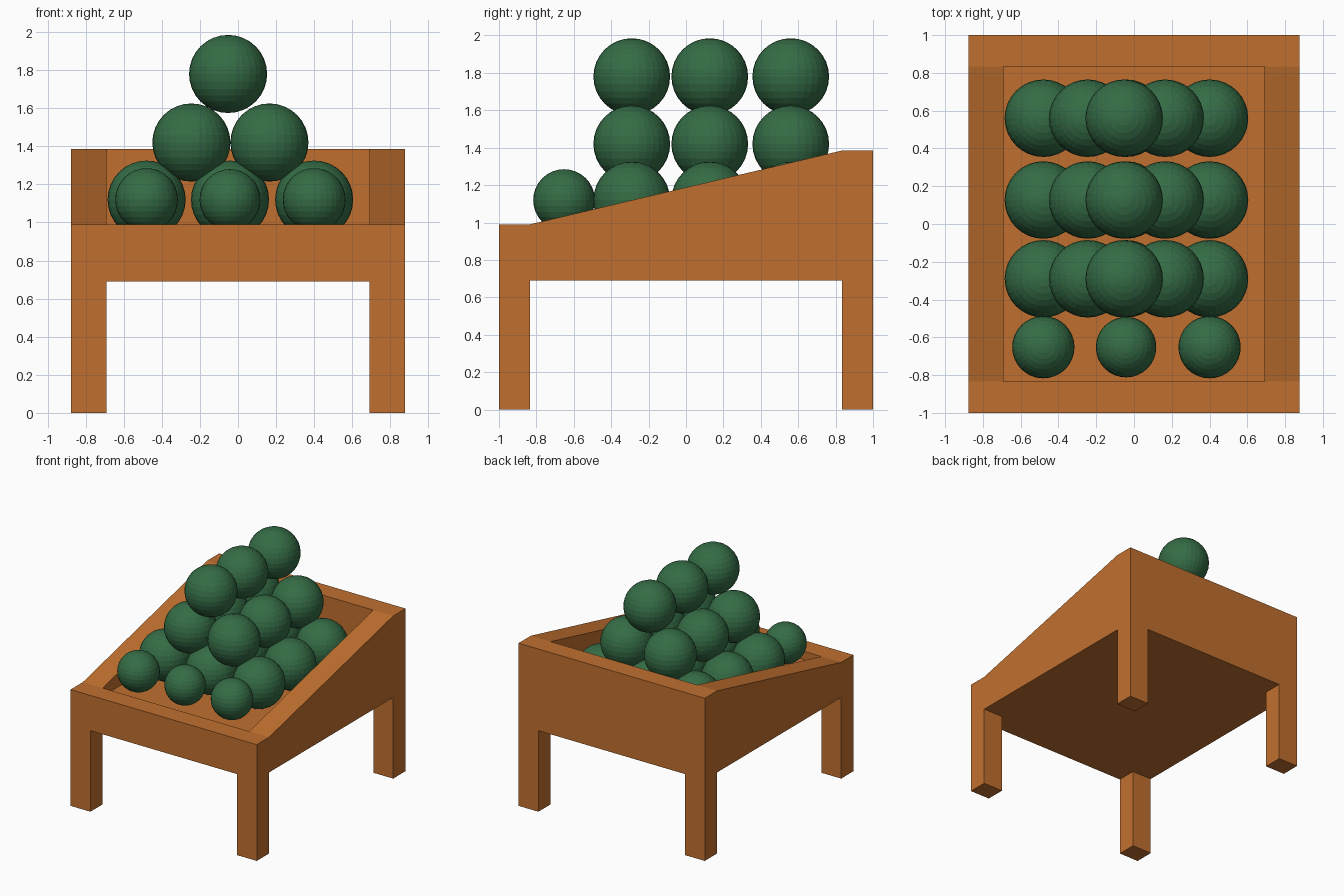
import bpy, bmesh

if "Cube" in bpy.data.objects:
    bpy.data.objects.remove(bpy.data.objects["Cube"])

def material(name, rgb):
    m = bpy.data.materials.new(name)
    m.diffuse_color = (*rgb, 1)
    m.use_nodes = True
    m.node_tree.nodes["Principled BSDF"].inputs["Base Color"].default_value = m.diffuse_color
    return m

wood = material("wood", (0.53, 0.162, 0.028))
green = material("green", (0.035, 0.15, 0.06))

X, Y = 0.877, 1.0          # outer half sizes
IX, IY = 0.69, 0.835       # inner half sizes
BASE, FLOOR, LOW, HIGH = 0.69, 0.92, 0.99, 1.385

def prism(name, profile, x0, x1):
    """Extrude a (y, z) profile along x."""
    bm = bmesh.new()
    face = bm.faces.new([bm.verts.new((x0, y, z)) for y, z in profile])
    ext = bmesh.ops.extrude_face_region(bm, geom=[face])["geom"]
    bmesh.ops.translate(bm, vec=(x1 - x0, 0, 0),
                        verts=[g for g in ext if isinstance(g, bmesh.types.BMVert)])
    bmesh.ops.recalc_face_normals(bm, faces=bm.faces)
    me = bpy.data.meshes.new(name)
    bm.to_mesh(me)
    bm.free()
    me.materials.append(wood)
    ob = bpy.data.objects.new(name, me)
    bpy.context.collection.objects.link(ob)
    return ob

# Stand body: one sloped side profile with legs at its ends
body = prism("stand", [(-Y, 0), (-IY, 0), (-IY, BASE), (IY, BASE), (IY, 0), (Y, 0),
                       (Y, HIGH), (IY, HIGH), (-IY, LOW), (-Y, LOW)], -X, X)

# Cutters: tray recess and the gap between left and right legs
for name, y, z0, z1 in (("tray_cutter", IY, FLOOR, 2), ("leg_gap_cutter", 1.2, -1, BASE)):
    cutter = prism(name, [(-y, z0), (y, z0), (y, z1), (-y, z1)], -IX, IX)
    cutter.hide_render = True
    cutter.hide_set(True)
    mod = body.modifiers.new(name, "BOOLEAN")
    mod.operation = "DIFFERENCE"
    mod.solver = "EXACT"
    mod.object = cutter

def melon(name, x, y, z, r):
    bpy.ops.mesh.primitive_uv_sphere_add(segments=32, ring_count=16, radius=r, location=(x, y, z))
    ob = bpy.context.object
    ob.name = name
    ob.data.materials.append(green)

# Stacked melons: three rows of a 3-2-1 pyramid
layers = [(1.12, (-0.48, -0.042, 0.40)), (1.42, (-0.245, 0.165)), (1.78, (-0.052,))]
for y in (-0.29, 0.127, 0.56):
    for z, xs in layers:
        for x in xs:
            melon("large_melon", x, y, z, 0.205)

# Small melons along the front
for x, r in zip((-0.48, -0.042, 0.40), (0.165, 0.16, 0.165)):
    melon("small_melon", x, -0.652, 1.12, r)
